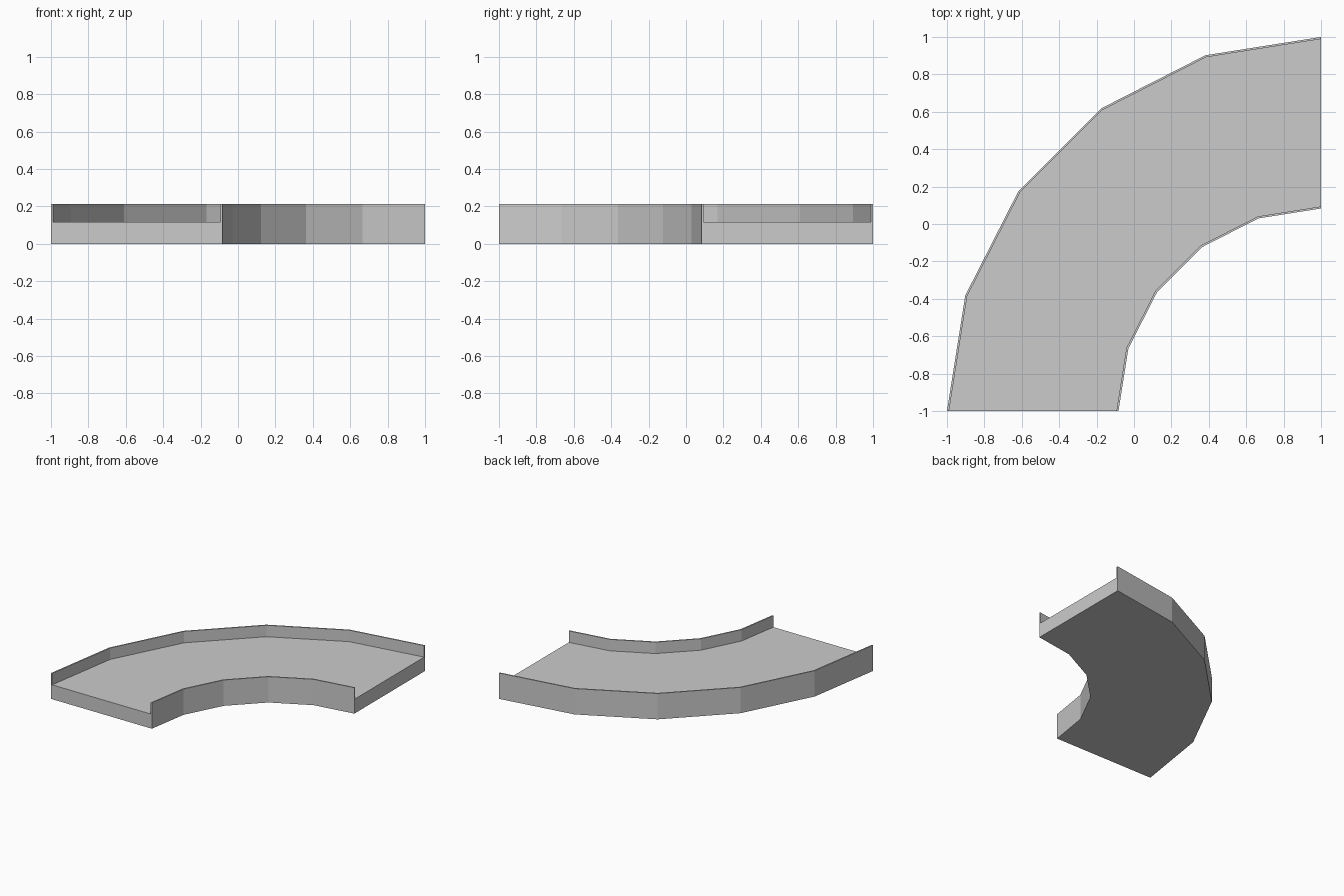
import bpy
import bmesh
from math import cos, sin, pi

old = bpy.data.objects.get("Cube")
if old:
    bpy.data.objects.remove(old, do_unlink=True)

OUTER, INNER = 2.0, 1.083
WALL = 0.011
FLOOR_Z, TOP_Z = 0.118, 0.212
SEGMENTS = 5

grey = bpy.data.materials.new("light grey")
grey.use_nodes = True
colour = (0.6, 0.6, 0.6, 1)
grey.diffuse_color = colour
grey.node_tree.nodes["Principled BSDF"].inputs["Base Color"].default_value = colour


def curved_bar(name, r_in, r_out, z0, z1):
    """Sweep a rectangle through a quarter turn about the corner (1, -1)."""
    bm = bmesh.new()
    rings = []
    for i in range(SEGMENTS + 1):
        a = i * pi / 2 / SEGMENTS
        section = ((r_in, z0), (r_out, z0), (r_out, z1), (r_in, z1))
        rings.append([bm.verts.new((1 - r * cos(a), r * sin(a) - 1, z))
                      for r, z in section])
    for a, b in zip(rings, rings[1:]):
        for k in range(4):
            n = (k + 1) % 4
            bm.faces.new((a[k], a[n], b[n], b[k]))
    bm.faces.new(rings[0])
    bm.faces.new(rings[-1])
    bmesh.ops.recalc_face_normals(bm, faces=bm.faces)
    mesh = bpy.data.meshes.new(name)
    bm.to_mesh(mesh)
    bm.free()
    mesh.materials.append(grey)
    obj = bpy.data.objects.new(name, mesh)
    bpy.context.collection.objects.link(obj)


# Solid curved bed with a thin wall standing on each edge
curved_bar("track_bed", INNER, OUTER, 0, FLOOR_Z)
curved_bar("outer_wall", OUTER - WALL, OUTER, FLOOR_Z, TOP_Z)
curved_bar("inner_wall", INNER, INNER + WALL, FLOOR_Z, TOP_Z)
